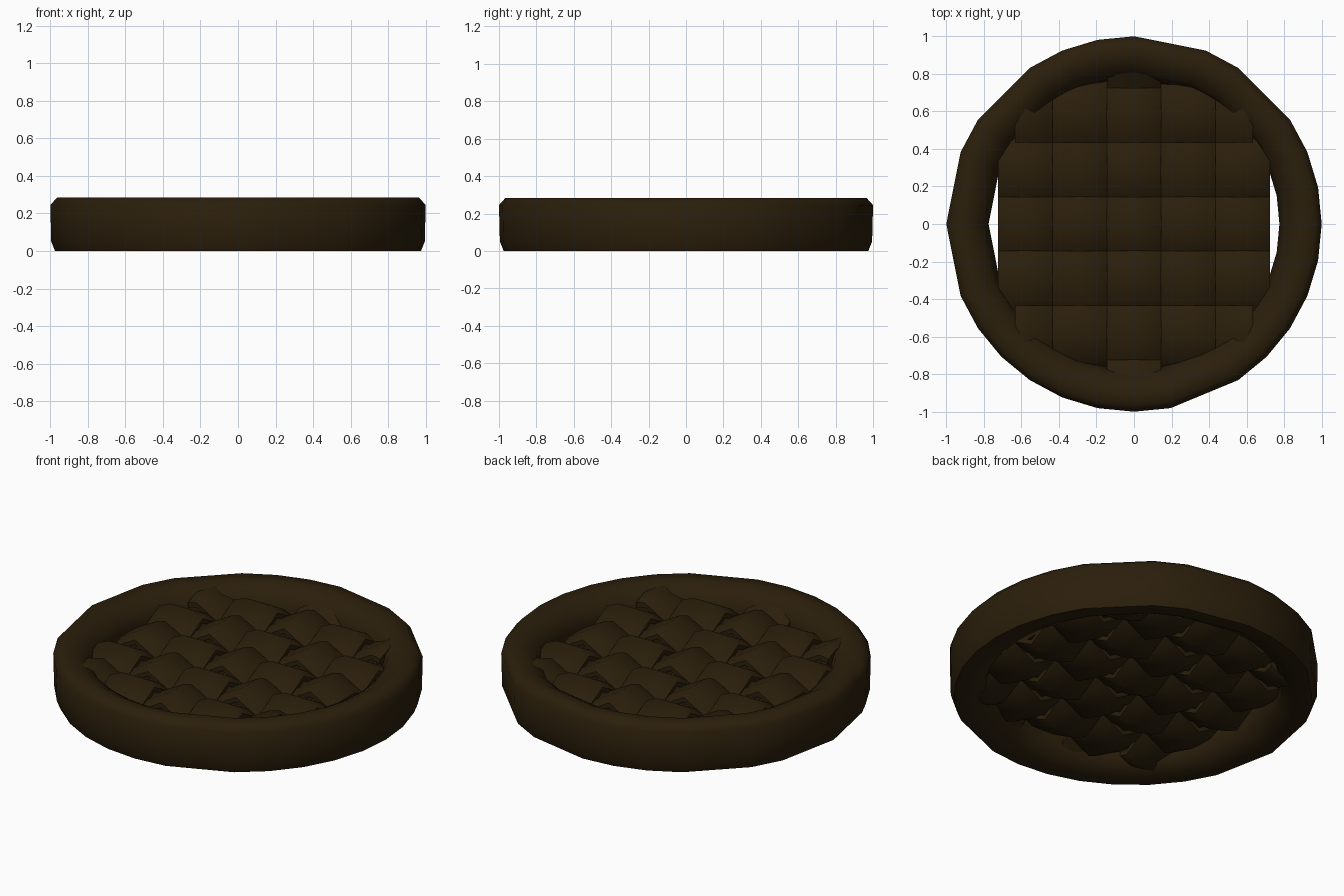
import bpy, bmesh, math

if "Cube" in bpy.data.objects:
    bpy.data.objects.remove(bpy.data.objects["Cube"])

PITCH = 0.29        # spacing of the woven strips
MID_Z = 0.142       # middle height of the weave
WAVE = 0.08         # how far strips rise and dip

brown = bpy.data.materials.new("dark_brown")
brown.diffuse_color = (0.024, 0.0135, 0.0035, 1)
brown.use_nodes = True
brown.node_tree.nodes["Principled BSDF"].inputs["Base Color"].default_value = brown.diffuse_color


def sweep(name, sections, closed):
    """Skin a list of closed cross-sections into a solid."""
    bm = bmesh.new()
    rows = [[bm.verts.new(p) for p in s] for s in sections]
    n = len(rows[0])
    pairs = list(zip(rows, rows[1:])) + ([(rows[-1], rows[0])] if closed else [])
    for a, b in pairs:
        for k in range(n):
            bm.faces.new((a[k], b[k], b[(k + 1) % n], a[(k + 1) % n]))
    if not closed:
        bm.faces.new(rows[0])
        bm.faces.new(rows[-1])
    bmesh.ops.recalc_face_normals(bm, faces=bm.faces)
    mesh = bpy.data.meshes.new(name)
    bm.to_mesh(mesh)
    bm.free()
    mesh.materials.append(brown)
    obj = bpy.data.objects.new(name, mesh)
    bpy.context.collection.objects.link(obj)
    bpy.ops.object.select_all(action='DESELECT')
    obj.select_set(True)
    bpy.context.view_layer.objects.active = obj
    bpy.ops.object.shade_smooth_by_angle(angle=math.radians(60))
    return obj


# Thick rim, sloping in toward the weave: (radius, height) turned around z
profile = [(0.975, 0), (0.995, 0.05), (1.0, 0.245), (0.965, 0.284), (0.89, 0.284),
           (0.81, 0.24), (0.775, 0.142), (0.81, 0.044), (0.89, 0)]
SIDES = 32
SKIPPED = {4, 7, 12, 15, 17, 26}     # uneven, hand-cut outline
rim = []
for i in range(SIDES):
    if i in SKIPPED:
        continue
    a = math.tau * i / SIDES
    rim.append([(r * math.cos(a), r * math.sin(a), z) for r, z in profile])
sweep("rim", rim, True)

# Strip cross-section: (sideways, up), thin edges and a crowned middle
section = [(-0.145, -0.014), (-0.07, -0.046), (0.07, -0.046), (0.145, -0.014),
           (0.145, 0.014), (0.07, 0.046), (-0.07, 0.046), (-0.145, 0.014)]


def strip(name, index, along_x):
    offset = index * PITCH
    half = math.sqrt(0.86 ** 2 - offset ** 2)
    if along_x:
        half = min(half, 0.725)
    # stations at every crossing and halfway between crossings
    stops = [k * PITCH / 2 for k in range(-6, 7) if abs(k * PITCH / 2) < half - 0.03]
    stops = [-half] + stops + [half]
    phase = (1 if index % 2 == 0 else -1) * (1 if along_x else -1)
    rings = []
    for t in stops:
        z = MID_Z + phase * WAVE * math.cos(math.pi * t / PITCH)
        if along_x:
            rings.append([(t, offset + s, z + u) for s, u in section])
        else:
            rings.append([(offset + s, t, z + u) for s, u in section])
    sweep(name, rings, False)


# Over-and-under weave filling the rim
for i in range(-2, 3):
    strip(f"cross_strip_{i + 3}", i, True)
    strip(f"long_strip_{i + 3}", i, False)
